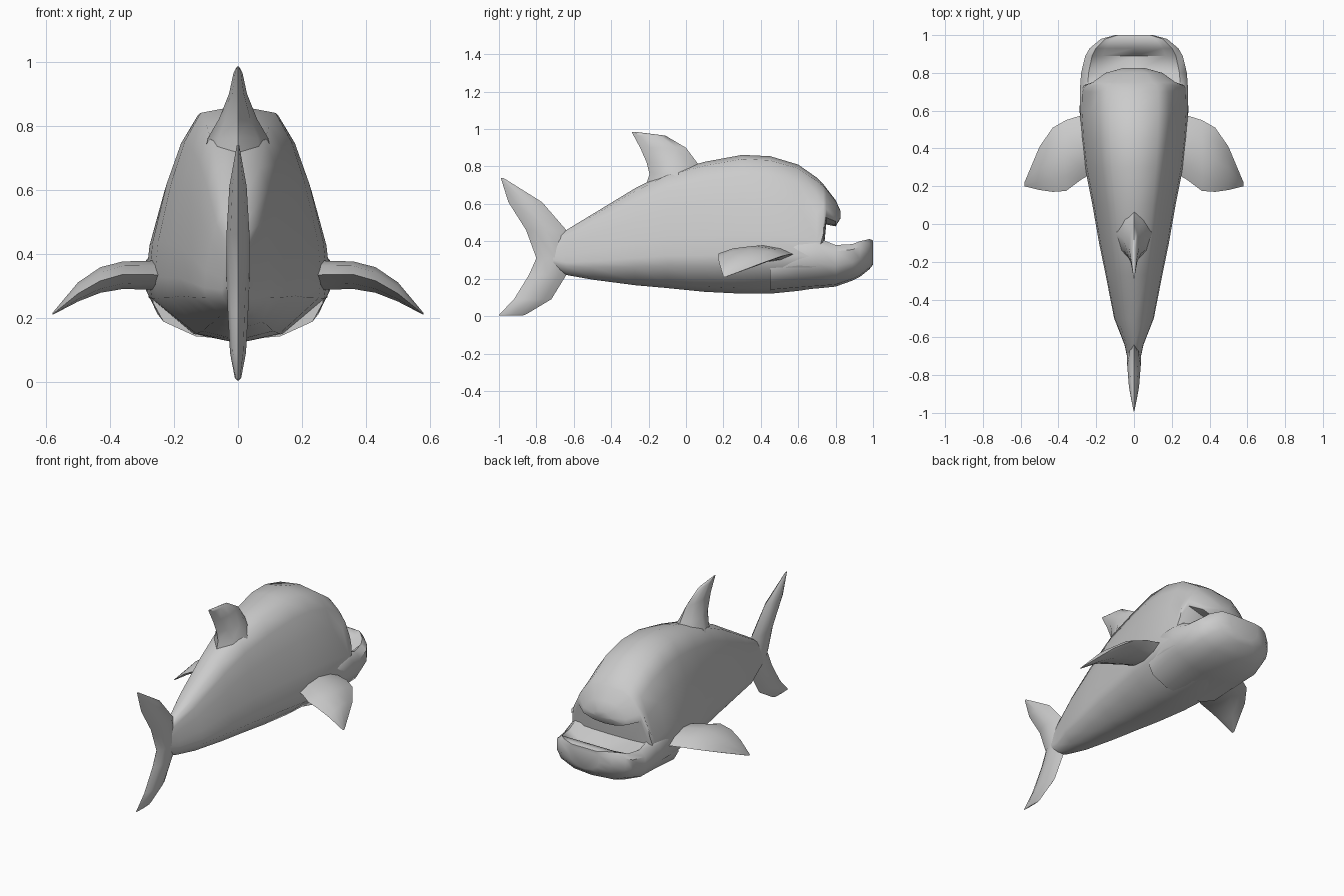
import bpy, bmesh, math

if "Cube" in bpy.data.objects:
    bpy.data.objects.remove(bpy.data.objects["Cube"])


def loft(name, rings, mirror=False):
    """Skin a list of equal-length closed rings and cap both ends."""
    bm = bmesh.new()
    loops = [[bm.verts.new(p) for p in ring] for ring in rings]
    n = len(loops[0])
    for a, b in zip(loops, loops[1:]):
        for i in range(n):
            j = (i + 1) % n
            bm.faces.new((a[i], a[j], b[j], b[i]))
    bm.faces.new(loops[0])
    bm.faces.new(loops[-1])
    bmesh.ops.recalc_face_normals(bm, faces=bm.faces)
    me = bpy.data.meshes.new(name)
    bm.to_mesh(me)
    bm.free()
    ob = bpy.data.objects.new(name, me)
    bpy.context.collection.objects.link(ob)
    if mirror:
        ob.modifiers.new("Mirror", 'MIRROR').use_mirror_merge = False
    bpy.ops.object.select_all(action='DESELECT')
    ob.select_set(True)
    bpy.context.view_layer.objects.active = ob
    bpy.ops.object.shade_smooth_by_angle(angle=math.radians(50))
    return ob


def both_sides(half):
    """Complete a half cross-section (top centre to bottom centre)."""
    return half + [(-u, v) for u, v in half[-2:0:-1]]


# Body and upper head: y, half width, bottom z, top z
BODY = both_sides([(0, 1), (.45, .97), (.64, .85), (.80, .68), (.96, .43),
                   (1, .28), (.97, .19), (.5, .04), (0, 0)])
body = [(-.71, .035, .26, .40), (-.64, .05, .22, .46), (-.5, .105, .195, .545),
        (-.27, .15, .165, .685), (-.1, .185, .15, .77), (.1, .22, .13, .825),
        (.3, .26, .12, .862), (.45, .278, .12, .855), (.6, .288, .135, .81),
        (.70, .285, .15, .74), (.735, .265, .34, .705), (.75, .22, .49, .685),
        (.80, .15, .48, .62), (.825, .06, .52, .565)]
loft("body", [[(u * w, y, b + v * (t - b)) for u, v in BODY]
              for y, w, b, t in body])

# Lower jaw with a hollow behind the lip: y, half width, bottom, top, dip
JAW = both_sides([(0, 1), (.65, 1), (.86, 1), (1, .85), (1, .5),
                  (.88, .25), (.5, .05), (0, 0)])
jaw = [(.45, .265, .13, .36, 0), (.6, .285, .14, .42, 0), (.7, .287, .148, .42, 0),
       (.8, .28, .158, .38, .04), (.89, .258, .19, .385, .05),
       (.93, .235, .21, .40, 0), (.98, .175, .25, .412, 0), (1, .10, .275, .405, 0)]
loft("lower_jaw", [[(u * w, y, b + v * (t - b) - (d if v == 1 and abs(u) < .7 else 0))
                    for u, v in JAW] for y, w, b, t, d in jaw])

# Upright fins: z, back y, front y, half thickness
LENS = [(-1, 0), (-.6, .65), (0, 1), (.6, .65), (1, 0), (.6, -.65), (0, -1), (-.6, -.65)]


def upright_fin(name, stations):
    loft(name, [[(v * t, (a + b) / 2 + u * (b - a) / 2, z) for u, v in LENS]
                for z, a, b, t in stations])


upright_fin("dorsal_fin", [(.68, -.22, .12, .11), (.76, -.195, .10, .095),
                           (.82, -.21, .06, .06), (.90, -.245, 0, .028),
                           (.965, -.28, -.11, .014), (.985, -.29, -.27, .003)])
upright_fin("tail_fin", [(.738, -.99, -.975, .004), (.61, -.95, -.77, .027),
                         (.46, -.855, -.64, .036), (.31, -.80, -.60, .036),
                         (.22, -.84, -.64, .032), (.09, -.92, -.72, .025),
                         (.012, -.995, -.85, .010), (.004, -1, -.87, .003)])

# Pectoral fins: x, back y, front y, back edge z, front edge z, half thickness
pectoral = [(.20, .28, .60, .33, .33, .05), (.28, .235, .575, .335, .33, .045),
            (.36, .175, .55, .335, .33, .043), (.43, .17, .51, .315, .32, .040),
            (.50, .18, .41, .275, .285, .030), (.58, .20, .22, .21, .213, .003)]
loft("pectoral_fins", [[(x, (a + b) / 2 + u * (b - a) / 2,
                         (za + zb) / 2 + u * (zb - za) / 2 + v * t) for u, v in LENS]
                       for x, a, b, za, zb, t in pectoral], mirror=True)
